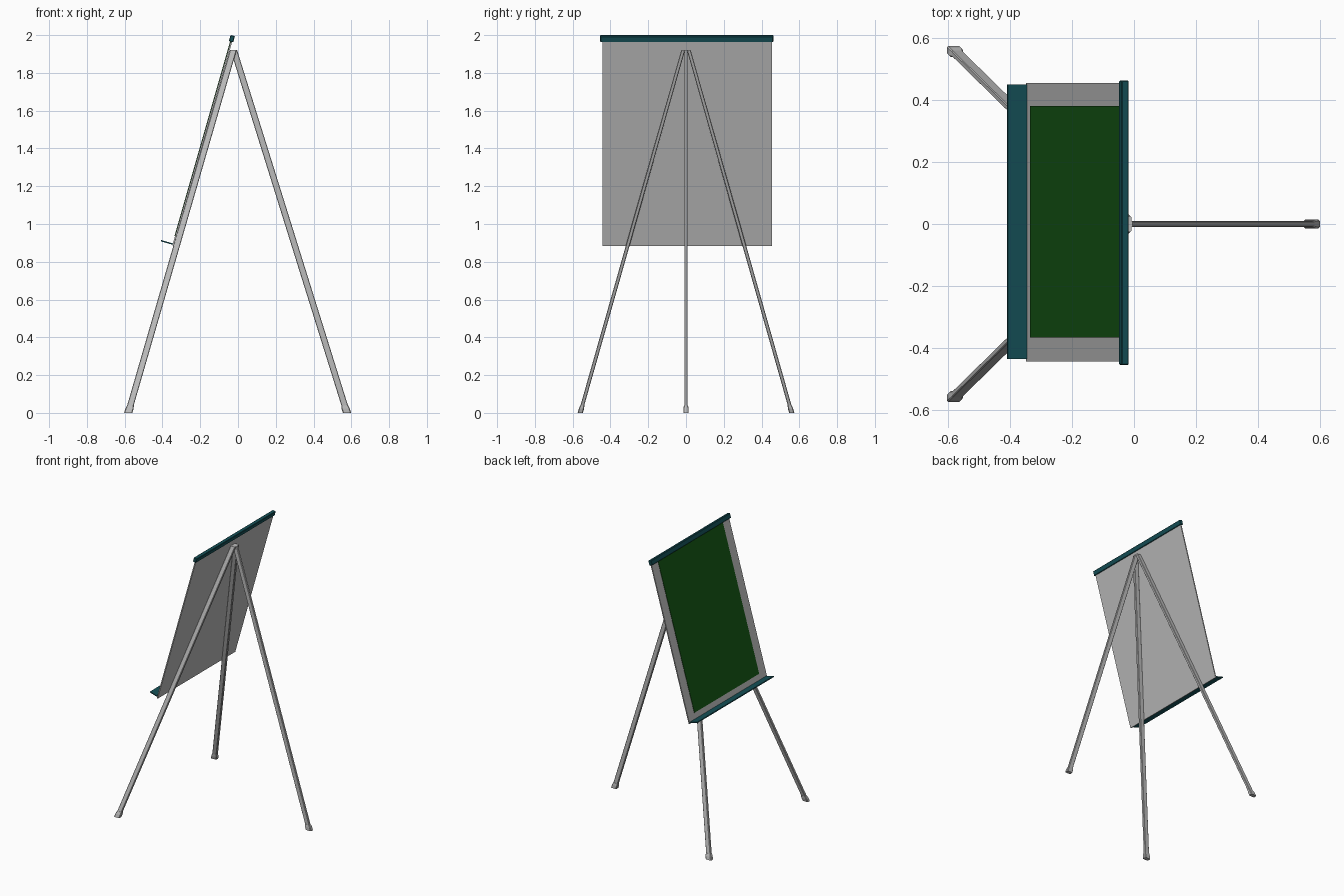
import bpy, bmesh
from math import atan2
from mathutils import Matrix, Vector

cube = bpy.data.objects.get("Cube")
if cube:
    bpy.data.objects.remove(cube)


def material(name, colour):
    m = bpy.data.materials.new(name)
    m.use_nodes = True
    m.diffuse_color = (*colour, 1)
    m.node_tree.nodes["Principled BSDF"].inputs["Base Color"].default_value = (*colour, 1)
    return m


grey = material("light grey", (0.5, 0.5, 0.5))
green = material("board green", (0.007, 0.09, 0.007))
teal = material("dark teal", (0.007, 0.08, 0.095))


def finish(name, bm, mat):
    bmesh.ops.recalc_face_normals(bm, faces=bm.faces)
    mesh = bpy.data.meshes.new(name)
    bm.to_mesh(mesh)
    bm.free()
    mesh.materials.append(mat)
    obj = bpy.data.objects.new(name, mesh)
    bpy.context.collection.objects.link(obj)
    return obj


# Leaning frame: z runs up the board, -x points out of its writing side
TILT = atan2(0.2857, 1)
LEAN = Matrix.Translation((-0.342, 0, 0.887)) @ Matrix.Rotation(TILT, 4, "Y")


def slab(name, xs, ys, zs, mat, bevel=0):
    bm = bmesh.new()
    bmesh.ops.create_cube(bm, size=1)
    for v in bm.verts:
        v.co = [lo + (c + 0.5) * (hi - lo) for c, (lo, hi) in zip(v.co, (xs, ys, zs))]
    if bevel:
        bmesh.ops.bevel(bm, geom=bm.edges[:], offset=bevel, segments=1, affect="EDGES")
    bm.transform(LEAN)
    return finish(name, bm, mat)


def loft(name, rings, mat):
    """Chamfered rectangles (centre, half x, half y) joined into a solid."""
    bm = bmesh.new()
    loops = []
    for centre, hx, hy in rings:
        k = 0.3 * hy
        corners = [(hx, hy - k), (hx - k, hy), (k - hx, hy), (-hx, hy - k)]
        corners += [(-x, -y) for x, y in corners]
        loops.append([bm.verts.new(centre + Vector((x, y, 0))) for x, y in corners])
    for a, b in zip(loops, loops[1:]):
        for i in range(8):
            j = (i + 1) % 8
            bm.faces.new((a[i], a[j], b[j], b[i]))
    bm.faces.new(loops[0])
    bm.faces.new(loops[-1])
    return finish(name, bm, mat)


# Board, writing surface, top rail and pen tray
slab("board", (-0.005, 0.003), (-0.443, 0.454), (-0.003, 1.135), grey)
slab("writing_surface", (-0.008, -0.004), (-0.366, 0.381), (0.05, 1.13), green)
slab("top_rail", (-0.015, 0.009), (-0.454, 0.462), (1.12, 1.154), teal, 0.003)
slab("pen_tray", (-0.07, -0.003), (-0.436, 0.45), (0.002, 0.009), teal)

# Tripod legs with flared feet
LEGS = {
    "left_leg": ((-0.581, 0.56, 0), (-0.025, 0.015, 1.92)),
    "right_leg": ((-0.581, -0.56, 0), (-0.025, -0.015, 1.92)),
    "rear_leg": ((0.577, 0, 0), (-0.022, 0, 1.92)),
}
for name, (low, top) in LEGS.items():
    low, top = Vector(low), Vector(top)
    width = 0.009 if low.y == 0 else 0.01
    loft(name, [(low, 0.0175, width), (top, 0.0175, width)], grey)
    foot = [(0, 0.022, 0.014), (0.012, 0.022, 0.014), (0.021, 0.018, 0.011)]
    loft(name.replace("leg", "foot"), [(low.lerp(top, t), hx, hy) for t, hx, hy in foot], grey)
